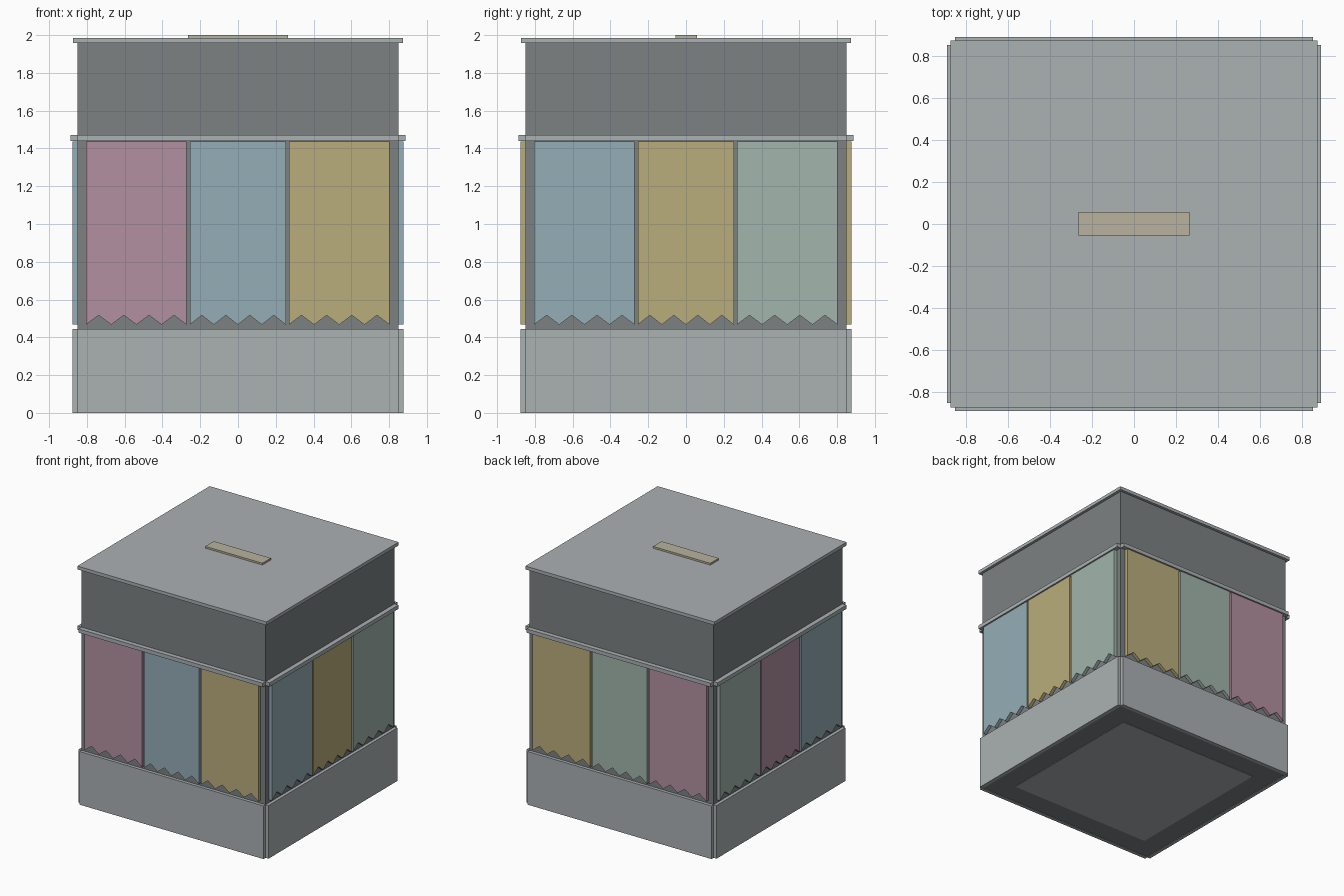
import bpy, bmesh
from math import pi
from mathutils import Matrix

if "Cube" in bpy.data.objects:
    bpy.data.objects.remove(bpy.data.objects["Cube"])


def material(name, rgb):
    m = bpy.data.materials.new(name)
    m.diffuse_color = (*rgb, 1)
    m.use_nodes = True
    m.node_tree.nodes["Principled BSDF"].inputs["Base Color"].default_value = m.diffuse_color
    return m


LIGHT = material("light_grey", (0.41, 0.44, 0.45))
DARK = material("dark_grey", (0.20, 0.22, 0.225))
CREAM = material("cream", (0.48, 0.45, 0.34))
PINK = material("pink", (0.45, 0.28, 0.35))
BLUE = material("blue", (0.30, 0.42, 0.47))
GOLD = material("gold", (0.49, 0.42, 0.20))
GREEN = material("green", (0.36, 0.46, 0.41))


def prism(name, outline, y0, y1, mat, turn=0):
    """Extrude an x-z outline from y0 to y1, then turn it about z."""
    bm = bmesh.new()
    face = bm.faces.new([bm.verts.new((x, y0, z)) for x, z in outline])
    ext = bmesh.ops.extrude_face_region(bm, geom=[face], use_keep_orig=True)
    moved = [v for v in ext["geom"] if isinstance(v, bmesh.types.BMVert)]
    bmesh.ops.translate(bm, vec=(0, y1 - y0, 0), verts=moved)
    bmesh.ops.recalc_face_normals(bm, faces=bm.faces)
    bm.transform(Matrix.Rotation(turn, 4, "Z"))
    mesh = bpy.data.meshes.new(name)
    bm.to_mesh(mesh)
    bm.free()
    mesh.materials.append(mat)
    obj = bpy.data.objects.new(name, mesh)
    bpy.context.collection.objects.link(obj)
    return obj


def box(name, x, y, z0, z1, mat, turn=0):
    """Box spanning -x..x, y[0]..y[1], z0..z1."""
    return prism(name, [(-x, z0), (x, z0), (x, z1), (-x, z1)], *y, mat, turn)


def curtain_outline(x0, x1, low=0.467, notch=0.517, top=1.438, teeth=4):
    """Tall panel with a zigzag lower hem."""
    step = (x1 - x0) / (2 * teeth)
    hem = [(x0 + i * step, notch if i % 2 else low) for i in range(2 * teeth + 1)]
    return hem + [(x1, top), (x0, top)]


# Core, floor plate, roof and the small plate on the roof
box("body", 0.85, (-0.85, 0.85), 0.003, 1.957, DARK)
box("floor_plate", 0.665, (-0.665, 0.665), 0.0, 0.02, LIGHT)
box("roof", 0.873, (-0.873, 0.873), 1.957, 1.985, LIGHT)
box("roof_plate", 0.264, (-0.055, 0.057), 1.98, 2.0, CREAM)

# Four sides, each listed left to right as seen from outside
sides = {
    "front": (PINK, BLUE, GOLD),
    "right": (BLUE, GOLD, GREEN),
    "back": (GOLD, GREEN, PINK),
    "left": (GREEN, PINK, BLUE),
}
spans = [(-0.804, -0.272), (-0.255, 0.253), (0.27, 0.802)]
for k, (side, colours) in enumerate(sides.items()):
    turn = k * pi / 2
    box(f"{side}_base_panel", 0.85, (-0.877, -0.845), 0.0, 0.444, LIGHT, turn)
    box(f"{side}_trim", 0.85, (-0.888, -0.845), 1.44, 1.472, LIGHT, turn)
    for i, (span, colour) in enumerate(zip(spans, colours), 1):
        prism(f"{side}_curtain_{i}", curtain_outline(*span), -0.877, -0.845, colour, turn)
